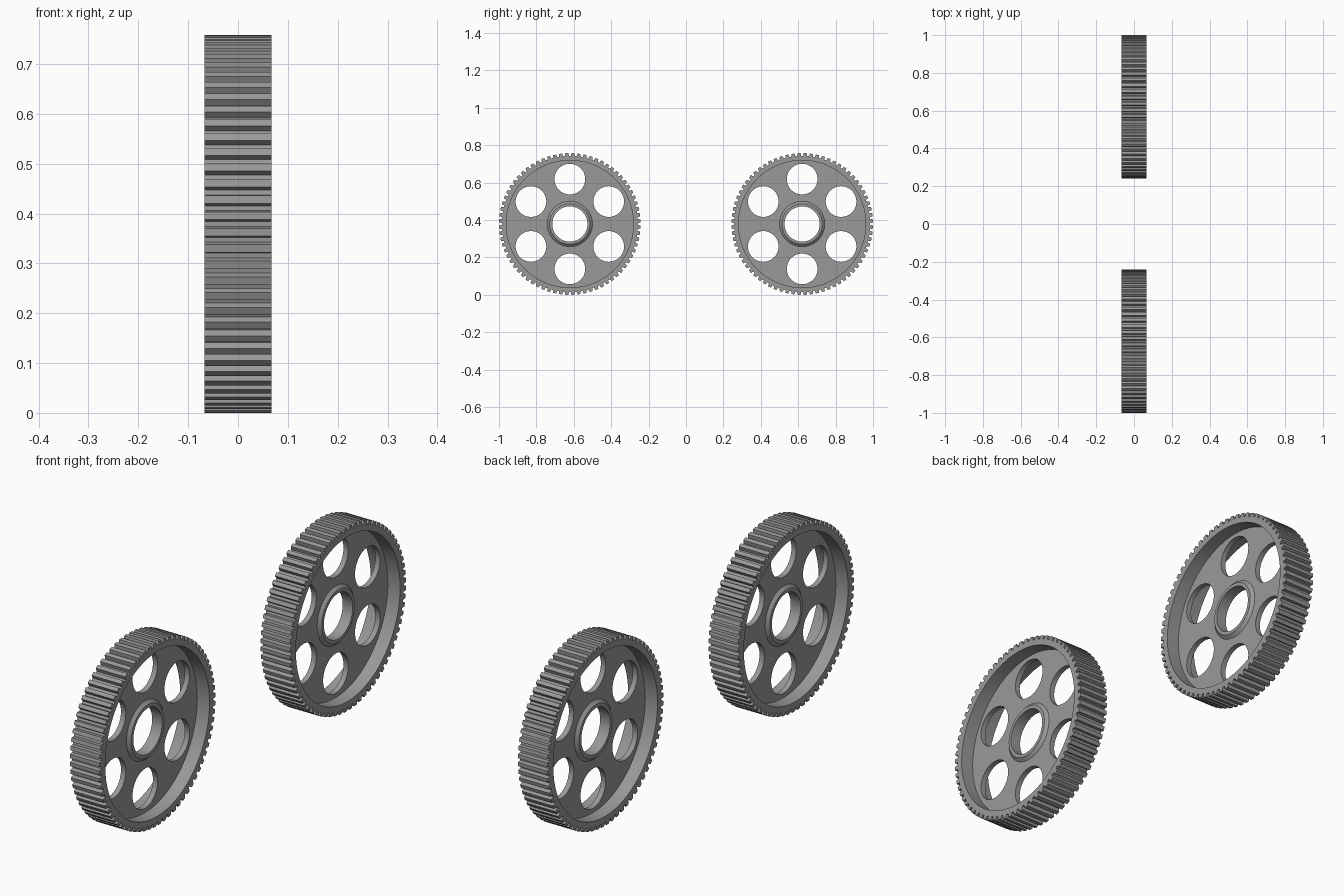
import bpy, bmesh
from math import sin, cos, pi, radians

if "Cube" in bpy.data.objects:
    bpy.data.objects.remove(bpy.data.objects["Cube"])

R_TIP, R_ROOT, R_RIM = 0.379, 0.364, 0.340
R_HUB, R_HUB_TOP, R_BORE = 0.121, 0.108, 0.094
HALF_RIM, HALF_WEB, HALF_HUB = 0.067, 0.011, 0.023
TEETH, SEG = 72, 72


def circle(r, n=SEG, cy=0.0, cz=0.0):
    return [(cy + r * cos(2 * pi * i / n), cz + r * sin(2 * pi * i / n)) for i in range(n)]


def tooth_outline():
    # trapezoid teeth with narrow gaps, one gap centred on each axis
    pts, pitch = [], 2 * pi / TEETH
    for i in range(TEETH):
        for f, r in ((-0.35, R_ROOT), (-0.24, R_TIP), (0.24, R_TIP), (0.35, R_ROOT)):
            a = (i + 0.5 + f) * pitch
            pts.append((r * cos(a), r * sin(a)))
    return pts


def add_loop(bm, pts, x):
    return [bm.verts.new((x, y, z)) for y, z in pts]


def wall(bm, a, b):
    n = len(a)
    for i in range(n):
        j = (i + 1) % n
        bm.faces.new((a[i], a[j], b[j], b[i]))


def fill(bm, loops, side):
    # flat face with holes between nested loops
    edges = []
    for lp in loops:
        for i, v in enumerate(lp):
            w = lp[(i + 1) % len(lp)]
            edges.append(bm.edges.get((v, w)) or bm.edges.new((v, w)))
    bmesh.ops.triangle_fill(bm, edges=edges, use_beauty=True, use_dissolve=False,
                            normal=(side, 0, 0))


def gear_mesh():
    bm = bmesh.new()
    holes = [circle(0.082, 48, 0.24 * cos(radians(30 + 60 * k)), 0.24 * sin(radians(30 + 60 * k)))
             for k in range(6)]
    sides = []
    for s in (-1, 1):
        teeth = add_loop(bm, tooth_outline(), s * HALF_RIM)
        lip = add_loop(bm, circle(R_RIM), s * HALF_RIM)
        floor = add_loop(bm, circle(R_RIM), s * HALF_WEB)
        hub = add_loop(bm, circle(R_HUB), s * HALF_WEB)
        hub_top = add_loop(bm, circle(R_HUB_TOP), s * HALF_HUB)
        bore = add_loop(bm, circle(R_BORE), s * HALF_HUB)
        cuts = [add_loop(bm, h, s * HALF_WEB) for h in holes]
        fill(bm, [teeth, lip], s)
        fill(bm, [floor, hub] + cuts, s)
        wall(bm, lip, floor)
        wall(bm, hub, hub_top)
        wall(bm, hub_top, bore)
        sides.append([teeth, bore] + cuts)
    # tooth flanks, bore and lightening holes run right through
    for a, b in zip(*sides):
        wall(bm, a, b)
    bmesh.ops.recalc_face_normals(bm, faces=bm.faces)
    me = bpy.data.meshes.new("gear_wheel")
    bm.to_mesh(me)
    bm.free()
    return me


# dark steel
steel = bpy.data.materials.new("dark_steel")
steel.diffuse_color = (0.32, 0.32, 0.32, 1)
steel.use_nodes = True
steel.node_tree.nodes["Principled BSDF"].inputs["Base Color"].default_value = steel.diffuse_color

# two identical gear wheels, axles along x
mesh = gear_mesh()
mesh.materials.append(steel)
for name, y in (("front_gear", -0.621), ("rear_gear", 0.621)):
    ob = bpy.data.objects.new(name, mesh)
    ob.location = (0, y, R_TIP)
    bpy.context.collection.objects.link(ob)
    ob.select_set(True)
    bpy.context.view_layer.objects.active = ob
bpy.ops.object.shade_smooth_by_angle(angle=radians(15))
